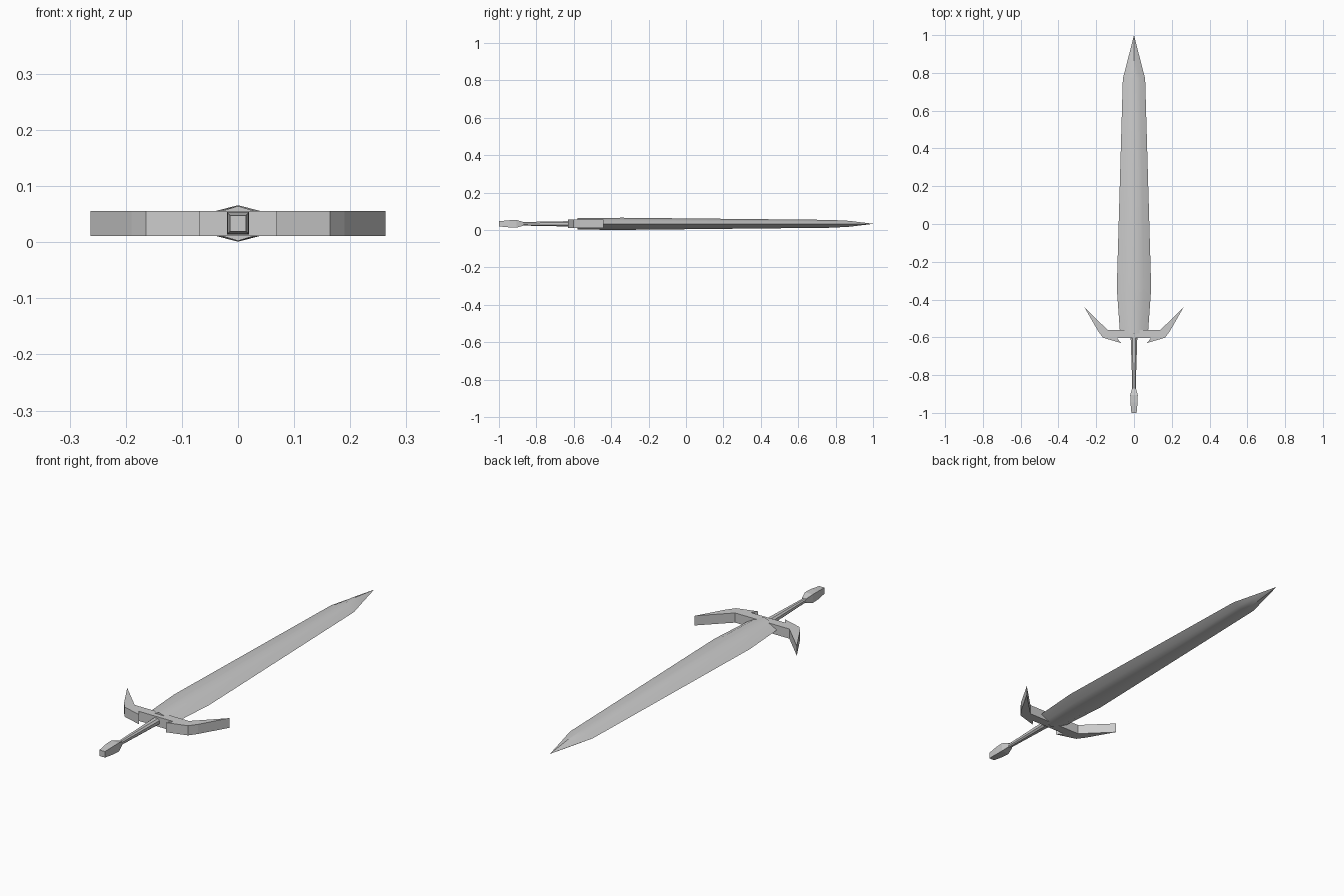
import bpy, bmesh, math

if "Cube" in bpy.data.objects:
    bpy.data.objects.remove(bpy.data.objects["Cube"])

ZC = 0.0335  # height of the sword's centre plane


def finish(name, bm, smooth=False):
    bmesh.ops.remove_doubles(bm, verts=bm.verts, dist=0.0002)
    bmesh.ops.recalc_face_normals(bm, faces=bm.faces)
    mesh = bpy.data.meshes.new(name)
    bm.to_mesh(mesh)
    bm.free()
    obj = bpy.data.objects.new(name, mesh)
    bpy.context.collection.objects.link(obj)
    if smooth:
        bpy.context.view_layer.objects.active = obj
        obj.select_set(True)
        bpy.ops.object.shade_smooth_by_angle(angle=math.radians(32))
        obj.select_set(False)
    return obj


def loft(name, section, stations, smooth=False):
    """Sweep an (x, z) section along y; stations are (y, x scale, z scale)."""
    bm = bmesh.new()
    rings = [[bm.verts.new((x * sx, y, ZC + z * sz)) for x, z in section]
             for y, sx, sz in stations]
    n = len(section)
    for a, b in zip(rings, rings[1:]):
        for i in range(n):
            j = (i + 1) % n
            bm.faces.new((a[i], a[j], b[j], b[i]))
    bm.faces.new(rings[0])
    bm.faces.new(rings[-1])
    return finish(name, bm, smooth)


# Blade: ridged section with bevelled cutting edges
blade_section = [(1, 0), (0.55, 0.6), (0, 1), (-0.55, 0.6),
                 (-1, 0), (-0.55, -0.6), (0, -1), (0.55, -0.6)]
loft("blade", blade_section,
     [(-0.58, 0.074, 0.031), (-0.34, 0.091, 0.0325), (0.77, 0.059, 0.021),
      (0.87, 0.033, 0.016), (1.0, 0.0004, 0.0004)], smooth=True)

# Crossguard: mirrored winged outline, extruded
half = [(0.14, -0.561), (0.263, -0.44), (0.19, -0.567), (0.164, -0.602),
        (0.069, -0.63), (0.09, -0.603)]
outline = half + [(-x, y) for x, y in reversed(half)]
bm = bmesh.new()
face = bm.faces.new([bm.verts.new((x, y, ZC - 0.0225)) for x, y in outline])
ext = bmesh.ops.extrude_face_region(bm, geom=[face])
bmesh.ops.translate(bm, vec=(0, 0, 0.045),
                    verts=[v for v in ext["geom"] if isinstance(v, bmesh.types.BMVert)])
finish("crossguard", bm)

# Grip: tapering octagonal rod
octagon = [(1, 0.5), (0.5, 1), (-0.5, 1), (-1, 0.5),
           (-1, -0.5), (-0.5, -1), (0.5, -1), (1, -0.5)]
loft("grip", octagon, [(-0.59, 0.018, 0.015), (-0.80, 0.011, 0.011),
                       (-0.89, 0.009, 0.009)], smooth=True)

# Pommel: faceted square block
square = [(1, 1), (-1, 1), (-1, -1), (1, -1)]
loft("pommel", square, [(-0.87, 0.010, 0.010), (-0.905, 0.020, 0.020),
                        (-0.945, 0.019, 0.019), (-1.0, 0.014, 0.014)])
